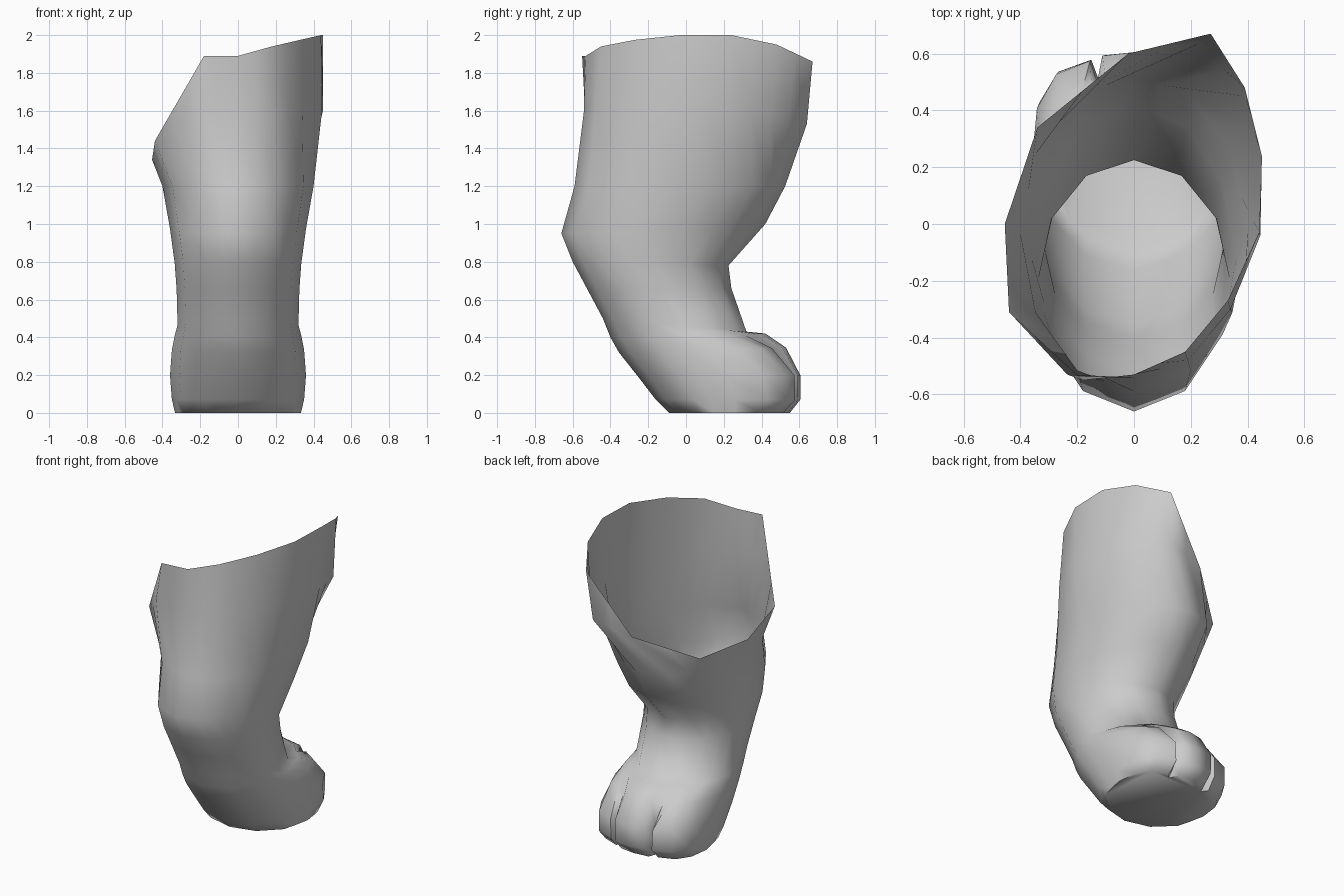
import bpy, bmesh, math
from mathutils import Vector

cube = bpy.data.objects.get("Cube")
if cube:
    bpy.data.objects.remove(cube, do_unlink=True)

SIDES = 12

# Ragged open rim, counter-clockwise from the front
rim = [(0, -.53, 1.89), (.18, -.45, 1.94), (.33, -.27, 1.975), (.44, -.03, 2),
       (.45, .24, 2), (.39, .48, 1.95), (.27, .67, 1.86), (-.02, .6, 1.47),
       (-.34, .34, 1.31), (-.455, 0, 1.34), (-.44, -.31, 1.44), (-.18, -.55, 1.89)]

# Ring under the rim, meeting it along the torn side
thigh = [(0, -.54, 1.6), (.19, -.48, 1.6), (.34, -.3, 1.6), (.445, -.04, 1.6),
         (.45, .22, 1.6), (.39, .45, 1.57), (.24, .64, 1.53)] + rim[7:11] + [(-.235, -.53, 1.62)]

# Leg rings: front y, front z, back y, back z, half width
leg = [(-.59, 1.2, .525, 1.2, .4),
       (-.66, .95, .42, 1.0, .36),
       (-.6, .8, .225, .78, .335),
       (-.52, .65, .24, .66, .325),
       (-.44, .5, .32, .43, .32)]

# Foot rings: the same, then how far the toes are formed
foot = [(-.4, .4, .42, .42, .335, .1),
        (-.355, .32, .53, .345, .35, .6),
        (-.26, .2, .605, .2, .36, 1),
        (-.16, .07, .605, .07, .35, 1),
        (-.09, 0, .55, 0, .333, .85)]

# Half outline of the toes from the side of the foot to the middle tip
toes = [(1, .55), (.95, .77), (.76, .91), (.43, .965), (.36, .88), (.31, .985), (0, 1)]


def densify(ring):
    """Add the midpoint of each edge."""
    pts = [Vector(p) for p in ring]
    return [q for i, p in enumerate(pts) for q in (p, (p + pts[(i + 1) % len(pts)]) / 2)]


def make_ring(yf, zf, yb, zb, width, toe=0):
    unit = []
    for i in range(SIDES):
        a = math.tau * i / SIDES
        unit.append((math.sin(a), (1 - math.cos(a)) / 2, 0))
    pts = []
    for i, p in enumerate(densify(unit)):
        u, v = p.x, p.y
        k = min(i, 2 * SIDES - i)
        if k >= SIDES // 2:
            tu, tv = toes[k - SIDES // 2]
            side = 1 if i <= SIDES else -1
            u += (side * tu - u) * toe
            v += (tv - v) * toe
        pts.append(Vector((u * width, yf + (yb - yf) * v, zf + (zb - zf) * v)))
    return pts


# Loft the rings and close the sole
rings = [densify(rim), densify(thigh)] + [make_ring(*r) for r in leg + foot]
bm = bmesh.new()
loops = [[bm.verts.new(p) for p in ring] for ring in rings]
for upper, lower in zip(loops, loops[1:]):
    for i in range(len(upper)):
        j = (i + 1) % len(upper)
        bm.faces.new((upper[i], lower[i], lower[j], upper[j]))
bm.faces.new(loops[-1][::-1])
bmesh.ops.remove_doubles(bm, verts=bm.verts, dist=.0005)
bmesh.ops.recalc_face_normals(bm, faces=bm.faces)

mesh = bpy.data.meshes.new("hind_leg")
bm.to_mesh(mesh)
bm.free()
obj = bpy.data.objects.new("hind_leg", mesh)
bpy.context.collection.objects.link(obj)

# Plain grey
grey = bpy.data.materials.new("plain_grey")
grey.use_nodes = True
grey.diffuse_color = (.6, .6, .6, 1)
grey.node_tree.nodes["Principled BSDF"].inputs["Base Color"].default_value = (.6, .6, .6, 1)
mesh.materials.append(grey)

bpy.context.view_layer.objects.active = obj
obj.select_set(True)
bpy.ops.object.shade_smooth_by_angle(angle=math.radians(65))
